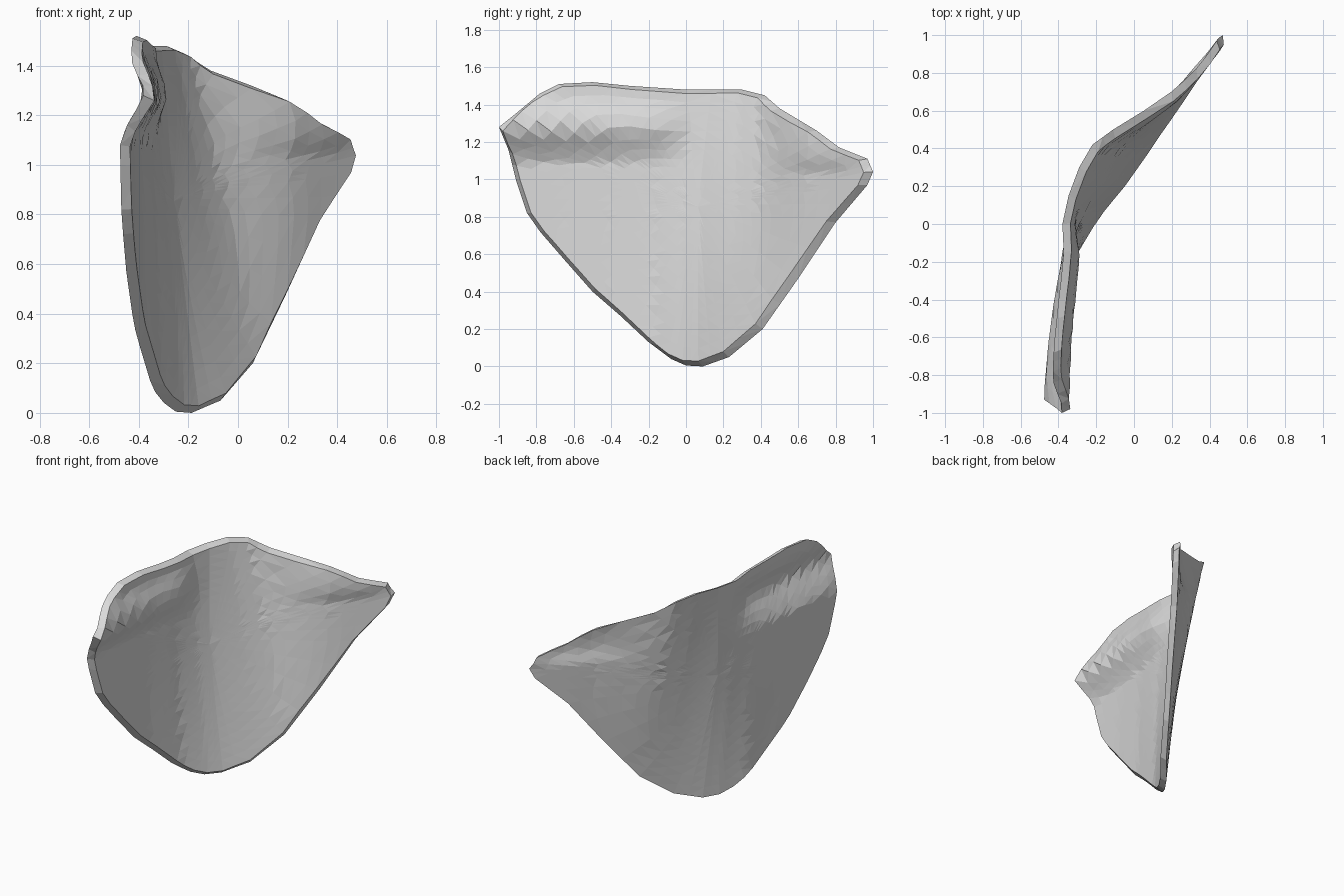
import bpy, bmesh
from mathutils import Vector

if "Cube" in bpy.data.objects:
    bpy.data.objects.remove(bpy.data.objects["Cube"])

# Lower and upper edge of the folded sheet, as (y, z)
LOWER = [(-1, 1.28), (-.95, 1.16), (-.91, 1.0), (-.85, .82), (-.78, .72), (-.65, .57),
         (-.5, .40), (-.35, .27), (-.2, .13), (-.08, .04), (0, .005), (.09, 0),
         (.23, .05), (.41, .20), (.6, .47), (.8, .77), (.97, .97), (1, 1.04)]
UPPER = [(-1, 1.28), (-.9, 1.36), (-.78, 1.46), (-.68, 1.51), (-.5, 1.52), (-.3, 1.5),
         (0, 1.48), (.3, 1.48), (.42, 1.45), (.5, 1.38), (.7, 1.26), (.82, 1.17),
         (.97, 1.11), (1, 1.04)]
# Bend of the sheet along each edge, as (y, x)
BEND_LOW = [(-1, -.48), (-.85, -.47), (-.65, -.45), (-.4, -.41), (-.15, -.34), (0, -.25),
            (.1, -.18), (.23, -.07), (.41, .06), (.6, .19), (.8, .32), (1, .47)]
BEND_TOP = [(-1, -.47), (-.9, -.48), (-.6, -.455), (-.4, -.43), (-.2, -.40), (0, -.385),
            (.1, -.365), (.3, -.29), (.42, -.22), (.5, -.11), (.56, -.01), (.68, .16),
            (.8, .28), (1, .46)]
# Long ridge below the upper edge: height along y, and cross-section along z
RIDGE_Y = [(-1, .10), (-.9, .10), (-.5, .085), (-.15, .06), (.05, 0)]
RIDGE_Z = [(1.10, 0), (1.18, .4), (1.27, 1), (1.33, .9), (1.42, .45), (1.5, .4)]
# Small lip on the other wing
LIP_Y = [(.5, 0), (.65, .03), (.85, .03), (1, 0)]
LIP_Z = [(1.04, 0), (1.12, 1), (1.2, 1), (1.3, .3)]

THICK = .04
CENTRE = Vector((.08, .85))
RINGS = 12


def lerp(table, v):
    if v <= table[0][0]:
        return table[0][1]
    for (a, p), (b, q) in zip(table, table[1:]):
        if v <= b:
            return p + (q - p) * (v - a) / (b - a)
    return table[-1][1]


def depth(y, z):
    lo, hi = lerp(LOWER, y), lerp(UPPER, y)
    t = min(1, max(0, (z - lo) / max(hi - lo, .02)))
    x = lerp(BEND_LOW, y) * (1 - t) + lerp(BEND_TOP, y) * t
    return x + lerp(RIDGE_Y, y) * lerp(RIDGE_Z, z) + lerp(LIP_Y, y) * lerp(LIP_Z, z)


def normal(y, z, e=.03):
    dy = (depth(y + e, z) - depth(y - e, z)) / (2 * e)
    dz = (depth(y, z + e) - depth(y, z - e)) / (2 * e)
    return Vector((1, -dy, -dz)).normalized()


# Closed outline, each edge halved once
corners = [Vector(p) for p in LOWER + UPPER[-2:0:-1]]
outline = []
for a, b in zip(corners, corners[1:] + corners[:1]):
    outline += [a, (a + b) / 2]
N = len(outline)

bm = bmesh.new()


def side(inset, lift):
    """Concentric rings of one face of the sheet; returns the rim ring."""
    def vert(p):
        pos = Vector((depth(p.x, p.y), p.x, p.y))
        return bm.verts.new(pos + normal(p.x, p.y) * lift if lift else pos)
    prev = None
    hub = vert(CENTRE)
    for r in range(1, RINGS + 1):
        ring = []
        for p in outline:
            d = p - CENTRE
            ring.append(vert(CENTRE + d * (1 - inset / d.length) * (r / RINGS)))
        for i in range(N):
            j = (i + 1) % N
            if prev:
                bm.faces.new((prev[i], ring[i], ring[j], prev[j]))
            else:
                bm.faces.new((hub, ring[i], ring[j]))
        prev = ring
    return prev


# Back face, front face and the slanted rim joining them
back = side(0, 0)
front = side(.025, THICK)
for i in range(N):
    j = (i + 1) % N
    bm.faces.new((back[i], back[j], front[j], front[i]))
bmesh.ops.triangulate(bm, faces=bm.faces[:])
bmesh.ops.recalc_face_normals(bm, faces=bm.faces[:])

# Stand on the ground and centre
for k in range(3):
    vals = [v.co[k] for v in bm.verts]
    shift = min(vals) if k == 2 else (min(vals) + max(vals)) / 2
    for v in bm.verts:
        v.co[k] -= shift

mesh = bpy.data.meshes.new("folded_sheet")
bm.to_mesh(mesh)
bm.free()
mat = bpy.data.materials.new("light grey")
mat.diffuse_color = (.7, .7, .7, 1)
mat.use_nodes = True
mat.node_tree.nodes["Principled BSDF"].inputs["Base Color"].default_value = mat.diffuse_color
mesh.materials.append(mat)
bpy.context.collection.objects.link(bpy.data.objects.new("folded_sheet", mesh))
